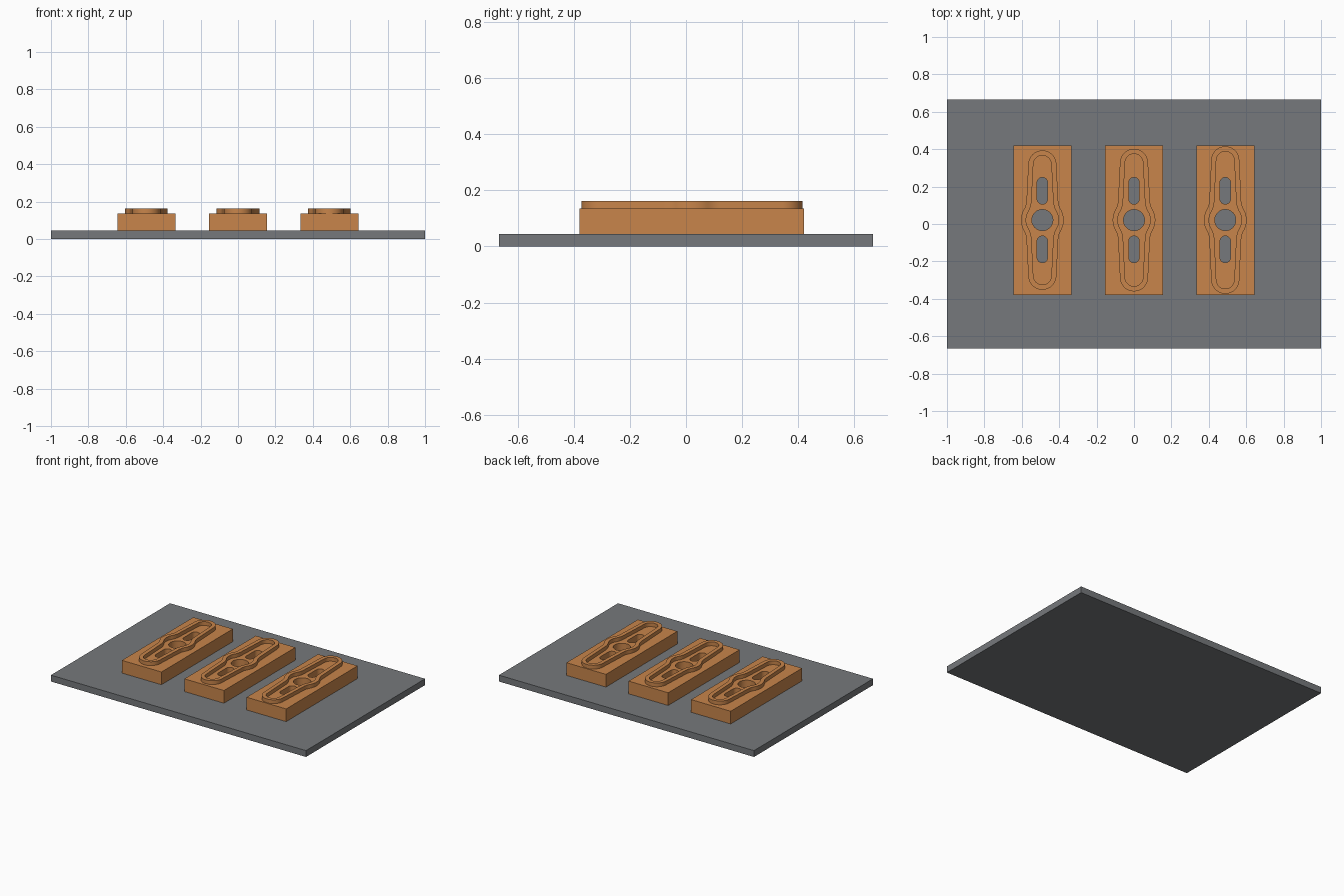
import bpy, bmesh, math
from mathutils import Vector

if "Cube" in bpy.data.objects:
    bpy.data.objects.remove(bpy.data.objects["Cube"])


def material(name, rgb):
    m = bpy.data.materials.new(name)
    m.diffuse_color = (*rgb, 1)
    m.use_nodes = True
    m.node_tree.nodes["Principled BSDF"].inputs["Base Color"].default_value = m.diffuse_color
    return m


GREY = material("plate grey", (0.18, 0.19, 0.20))
ORANGE = material("copper orange", (0.58, 0.235, 0.07))


def slab(name, loops, z0, z1, mat):
    """Extrude an outline with optional hole loops between two heights."""
    bm = bmesh.new()
    edges = []
    for loop in loops:
        vs = [bm.verts.new((x, y, z0)) for x, y in loop]
        edges += [bm.edges.new((vs[i - 1], vs[i])) for i in range(len(vs))]
    bmesh.ops.triangle_fill(bm, use_beauty=True, edges=edges)
    ext = bmesh.ops.extrude_face_region(bm, geom=bm.faces[:])
    top = [g for g in ext["geom"] if isinstance(g, bmesh.types.BMVert)]
    bmesh.ops.translate(bm, verts=top, vec=(0, 0, z1 - z0))
    bmesh.ops.recalc_face_normals(bm, faces=bm.faces[:])
    me = bpy.data.meshes.new(name)
    bm.to_mesh(me)
    bm.free()
    me.materials.append(mat)
    ob = bpy.data.objects.new(name, me)
    bpy.context.collection.objects.link(ob)
    bpy.context.view_layer.objects.active = ob
    for o in bpy.context.selected_objects:
        o.select_set(False)
    ob.select_set(True)
    bpy.ops.object.shade_smooth_by_angle(angle=math.radians(30))
    return ob


def rect(hx, hy):
    return [(-hx, -hy), (hx, -hy), (hx, hy), (-hx, hy)]


def arc(c, r, a0, a1, n):
    return [(c[0] + r * math.cos(a0 + (a1 - a0) * i / n),
             c[1] + r * math.sin(a0 + (a1 - a0) * i / n)) for i in range(n + 1)]


def circle(r, n=48):
    return arc((0, 0), r, 0, 2 * math.pi, n)[:-1]


def slot(y0, y1, r):
    return arc((0, y1 - r), r, 0, math.pi, 12) + arc((0, y0 + r), r, math.pi, 2 * math.pi, 12)


def link_outline(half, inset):
    """Tapered bar with round ends and a filleted round hub."""
    a, hub, fil, d = 0.075, 0.114, 0.10, 0.09
    c = half - a
    th = math.asin((d - a) / c)
    n, t = Vector((math.cos(th), math.sin(th))), Vector((-math.sin(th), math.cos(th)))
    f = (d + fil) * n + math.sqrt((hub + fil) ** 2 - (d + fil) ** 2) * t
    phi = math.atan2(f.y, f.x)
    # quarter: hub arc, concave fillet, end arc
    q = arc((0, 0), hub - inset, 0, phi, 10)
    q += arc(f, fil + inset, math.pi + phi, math.pi + th, 10)[1:]
    q += arc((0, c), a - inset, th, math.pi / 2, 14)
    top = q + [(-x, y) for x, y in reversed(q[:-1])]
    return top + [(-x, -y) for x, y in top[1:-1]]


# base plate
slab("base_plate", [rect(1, 0.6667)], 0, 0.045, GREY)

# three pierced blocks, each with a raised rim of growing length
for side, x, half in (("left", -0.49, 0.3725), ("middle", 0, 0.381), ("right", 0.488, 0.394)):
    holes = [circle(0.056), slot(0.085, 0.228, 0.028), slot(-0.228, -0.085, 0.028)]
    block = slab(side + "_block", [rect(0.155, 0.4)] + holes, 0.045, 0.135, ORANGE)
    rim = slab(side + "_rim", [link_outline(half, 0), link_outline(half, 0.027)],
               0.134, 0.162, ORANGE)
    for ob in (block, rim):
        ob.location = (x, 0.021, 0)
